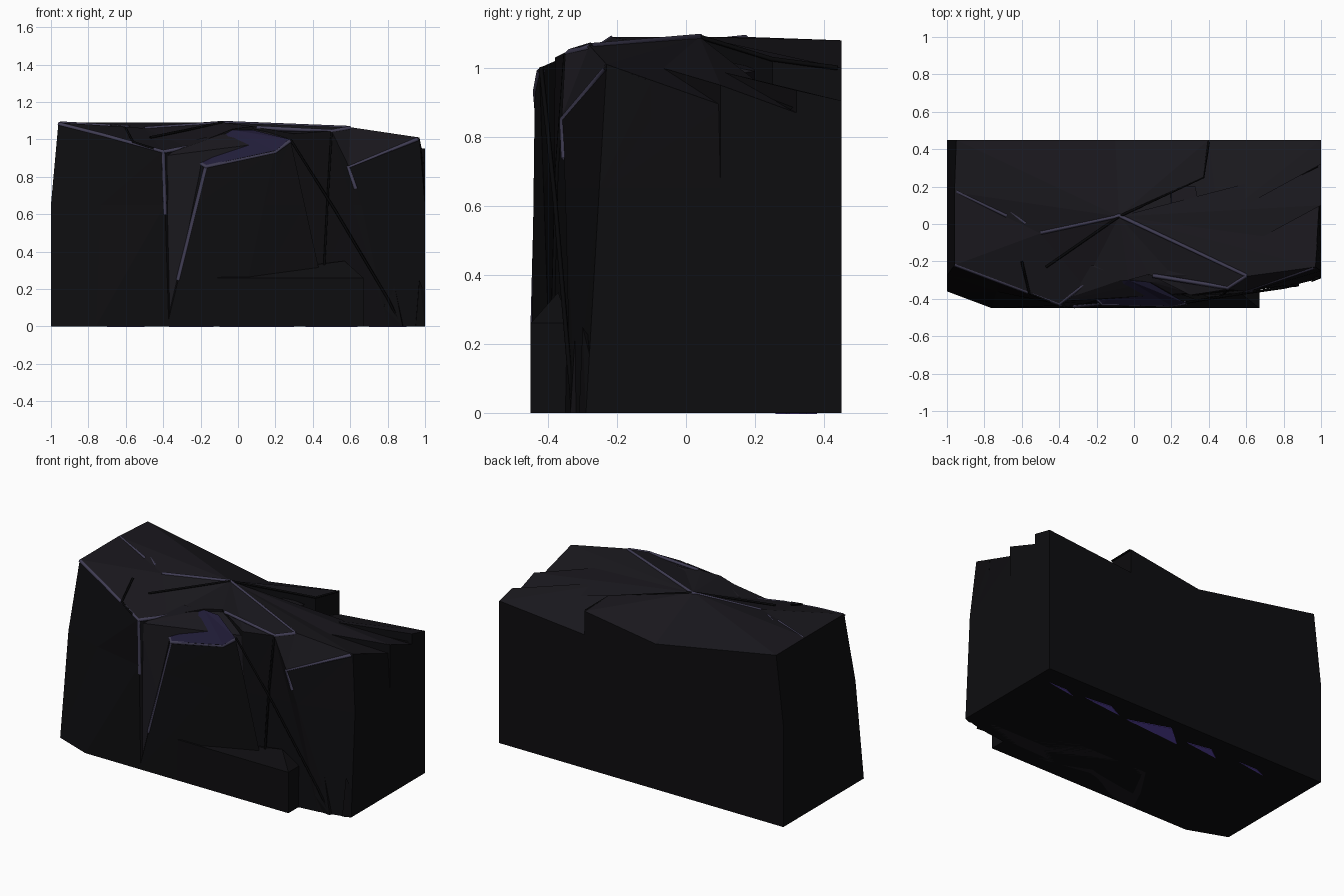
import bpy, bmesh
from mathutils import Vector


def mat(name, rgb):
    m = bpy.data.materials.new(name)
    m.diffuse_color = (*rgb, 1)
    return m


ROCK = mat("dark_rock_top", (.010, .009, .0125))
SIDE = mat("dark_rock_side", (.0042, .004, .005))
GAP = mat("crack_dark", (.002, .002, .0025))
EDGE = mat("worn_edge", (.05, .045, .085))
VIOLET = mat("violet_rock", (.015, .012, .04))
SLIVER = mat("violet_underside", (.12, .07, .45))


def finish(name, bm, mats):
    bmesh.ops.recalc_face_normals(bm, faces=bm.faces)
    me = bpy.data.meshes.new(name)
    bm.to_mesh(me)
    bm.free()
    for m in mats:
        me.materials.append(m)
    ob = bpy.data.objects.new(name, me)
    bpy.context.collection.objects.link(ob)
    return ob


def column(name, pts, cap=ROCK):
    """Rock column: top points x, y, z (+ optional foot x, y); the top is a fan from the first point."""
    bm = bmesh.new()
    rings = [[], [], []]
    for p in pts:
        x, y, z = p[:3]
        end = abs(x) > .9
        fx, fy = p[3:] if len(p) > 3 else ((1 if x > 0 else -1) if end else x, y)
        t = .65 / z
        mx = fx if end else fx + (x - fx) * t
        rings[0].append(bm.verts.new((fx, fy, 0)))
        rings[1].append(bm.verts.new((mx, fy + (y - fy) * t, .65)))
        rings[2].append(bm.verts.new((x, y, z)))
    n = len(pts)
    for a, b in zip(rings, rings[1:]):
        for i in range(n):
            j = (i + 1) % n
            bm.faces.new((a[i], a[j], b[j]))
            bm.faces.new((a[i], b[j], b[i]))
    bm.faces.new(rings[0])
    top = rings[2]
    for i in range(1, n - 1):
        bm.faces.new((top[0], top[i], top[i + 1])).material_index = 1
    return finish(name, bm, [SIDE, cap])


def hull(name, pts, m=SIDE):
    bm = bmesh.new()
    for p in pts:
        bm.verts.new(p)
    bmesh.ops.convex_hull(bm, input=bm.verts)
    return finish(name, bm, [m])


def seam(name, pts, m, r=.012):
    """Thin faceted strip along an edge or crack."""
    cu = bpy.data.curves.new(name, 'CURVE')
    cu.dimensions = '3D'
    cu.bevel_depth = r
    cu.bevel_resolution = 0
    sp = cu.splines.new('POLY')
    sp.points.add(len(pts) - 1)
    for q, p in zip(sp.points, pts):
        q.co = (*p, 1)
    cu.materials.append(m)
    ob = bpy.data.objects.new(name, cu)
    bpy.context.collection.objects.link(ob)


# Solid core and front backing that fill the inside of the columns
hull("core", [(x, y, z) for x in (-.98, .98) for y in (-.24, .45) for z in (0, .8)])
hull("front_backing", [(-.5, -.445, 0), (-.1, -.44, 0), (.3, -.39, 0), (.85, -.325, 0), (-.5, -.1, 0),
                       (.85, -.1, 0), (-.41, -.415, .91), (-.27, -.33, .93), (-.04, -.29, 1.045),
                       (.09, -.27, 1.055), (.09, -.31, 1.04), (.3, -.37, 1.0), (.5, -.33, 1.02),
                       (.58, -.28, 1.04), (-.3, -.2, .98), (.3, -.15, 1.03)], ROCK)

# Rear left mass with a saddle in its back edge
PEAK = (-.08, .04, 1.09)
column("rear_left_mass", [PEAK, (.37, .25, 1.03), (.40, .45, 1.0), (-.1, .45, .925),
                          (-.95, .45, 1.08), (-.96, .17, 1.09), (-.5, -.05, 1.06)])

# Front left slab
column("front_left_slab", [(-.5, -.05, 1.06), (-.96, .17, 1.09), (-.96, -.22, 1.09, -1, -.36),
                           (-.72, -.31, 1.03, -.76, -.45), (-.4, -.43, .94, -.37, -.45),
                           (-.27, -.33, .96, -.3, -.3), PEAK])

# Central buttress with violet cap
column("central_buttress", [(-.03, -.3, 1.05), (-.27, -.33, .92, -.42, -.40),
                            (-.17, -.43, .86, -.38, -.45), (.2, -.438, .94, .0, -.45),
                            (.28, -.425, 1.0, .5, -.39), (.08, -.31, 1.05)], VIOLET)

# Ridge running to the right
column("ridge", [PEAK, (-.27, -.33, .96), (-.03, -.3, 1.055), (.08, -.27, 1.07),
                 (.3, -.38, 1.03, .35, -.385), (.5, -.35, 1.045, .8, -.335), (.6, -.28, 1.065)])

# Front right slab
column("front_right_slab", [(.6, -.28, 1.065), (.5, -.35, 1.045, .8, -.335),
                            (.59, -.36, .86, .88, -.32), (.97, -.23, 1.01, 1, -.29),
                            (.98, -.1, .96)])

# Three stepped slabs on the rear right slope
column("step_low", [PEAK, (.6, -.28, 1.065), (.97, -.23, 1.01), (.99, .11, .89), (.5, -.17, 1.0)])
column("step_middle", [PEAK, (.5, -.17, 1.03), (1, .10, .95), (1, .32, .87), (.45, .02, .97)])
column("step_high", [(.45, .02, 1.01), (1, .32, .935), (1, .45, .905), (.40, .45, .85),
                     (.37, .25, .9), PEAK])

# Raised panel on the slope
hull("slope_panel", [(.19, .2, .93), (.2, -.08, 1.065), (.37, -.12, 1.06), (.33, .2, .99),
                     (.2, .2, 1.0), (.2, -.08, .95), (.37, -.12, .95)], ROCK)

# Foot block at the front
hull("foot_block", [(-.12, -.45, 0), (-.11, -.45, .26), (.31, -.45, .26), (.67, -.45, .26),
                    (.67, -.45, 0), (.67, -.33, 0), (.67, -.34, .26), (.57, -.37, .35),
                    (.46, -.385, .31), (-.1, -.4, .27), (-.1, -.35, 0)])

# Small chips low on the right corner
hull("corner_chip", [(.83, -.33, 0), (.88, -.335, 0), (.83, -.32, .25), (.78, -.34, .1),
                     (.9, -.25, .0), (.8, -.25, .25)])
hull("edge_chip", [(.95, -.31, 0), (.97, -.30, .25), (1, -.28, .17), (1, -.29, 0), (.95, -.2, .1)])

# Worn bright edges
for i, line in enumerate([
    [(-.96, -.22, 1.085), (-.72, -.31, 1.025), (-.4, -.43, .935), (-.27, -.33, .96), (-.1, -.22, 1.0)],
    [(-.5, -.05, 1.06), PEAK, (.6, -.28, 1.063)],
    [(-.95, .17, 1.087), (-.68, .04, 1.073)],
    [(-.27, -.33, .915), (-.17, -.43, .855), (.2, -.436, .935), (.28, -.425, .995)],
    [(-.17, -.427, .855), (-.32, -.443, .25)],
    [(.96, -.235, 1.003), (.59, -.36, .855), (.63, -.355, .74)],
    [(-.4, -.43, .935), (-.39, -.435, .6)],
    [(-.66, .06, 1.07), (-.58, .0, 1.066)],
    [(.1, -.28, 1.065), (.5, -.345, 1.045), (.6, -.28, 1.063)],
]):
    seam(f"worn_edge_{i}", [Vector(p) + Vector((0, .004, -.003)) for p in line], EDGE)

# Dark cracks
for i, line in enumerate([
    [(-.6, -.2, 1.06), (-.56, -.37, .985), (-.45, -.415, .95)],
    [(-.47, -.23, 1.01), PEAK, (.37, .25, 1.025), (.4, .44, 1.0)],
    [(.28, -.42, 1.0), (.52, -.38, .62), (.8, -.34, .15), (.87, -.325, .01)],
    [(.5, -.35, 1.04), (.48, -.375, .7), (.46, -.385, .31)],
    [(.45, .02, .99), (.98, .31, .88)],
    [(.5, -.17, 1.01), (.98, .10, .9)],
]):
    seam(f"crack_{i}", line, GAP, .007)

# Violet slivers showing on the underside
for i, (x, y, w, d) in enumerate([(.8, .3, .1, .03), (.5, .3, .14, .05), (.1, .26, .2, .12),
                                  (-.25, .28, .12, .06), (-.6, .3, .1, .03)]):
    hull(f"underside_sliver_{i}", [(px, py, z) for z in (-.003, .01) for px, py in
                                   ((x - w, y), (x + w, y + .03), (x - w * .3, y + d))], SLIVER)
